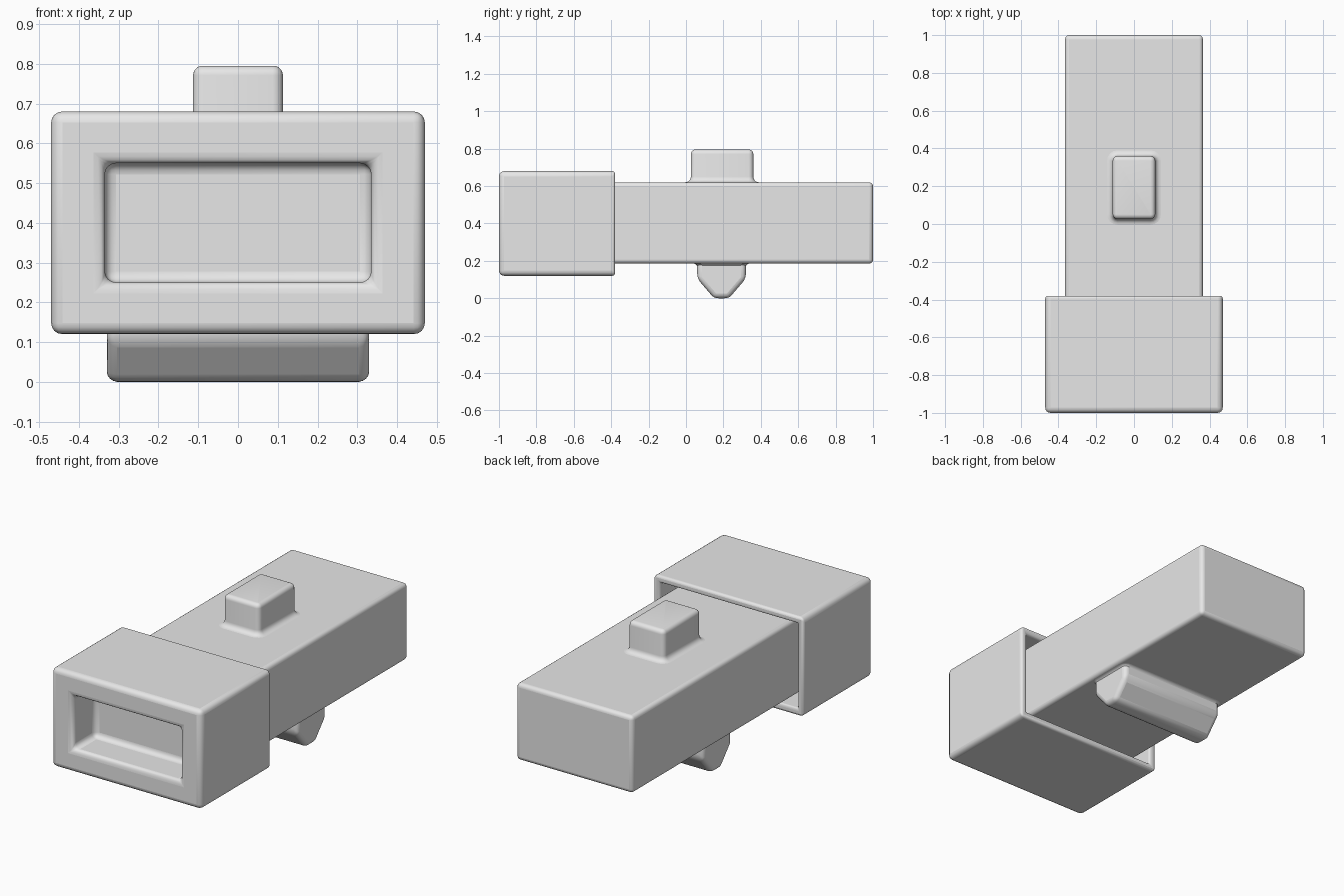
import bpy, bmesh, math

if "Cube" in bpy.data.objects:
    bpy.data.objects.remove(bpy.data.objects["Cube"], do_unlink=True)

grey = bpy.data.materials.new("light_grey")
grey.use_nodes = True
grey.diffuse_color = (0.8, 0.8, 0.8, 1)
grey.node_tree.nodes["Principled BSDF"].inputs["Base Color"].default_value = (0.8, 0.8, 0.8, 1)


def loft(name, rings, bevel=0.0, weight=None):
    """Skin a list of closed rings, cap both ends and round the sharp edges."""
    bm = bmesh.new()
    loops = [[bm.verts.new(p) for p in ring] for ring in rings]
    n = len(loops[0])
    for a, b in zip(loops, loops[1:]):
        for i in range(n):
            j = (i + 1) % n
            bm.faces.new((a[i], a[j], b[j], b[i]))
    bm.faces.new(loops[0])
    bm.faces.new(loops[-1])
    bmesh.ops.recalc_face_normals(bm, faces=bm.faces)
    if bevel:
        layer = bm.edges.layers.float.new("bevel_weight_edge")
        for e in bm.edges:
            if e.calc_face_angle() > 0.4:
                e[layer] = weight(e) if weight else 1.0
    mesh = bpy.data.meshes.new(name)
    bm.to_mesh(mesh)
    bm.free()
    mesh.materials.append(grey)
    obj = bpy.data.objects.new(name, mesh)
    bpy.context.collection.objects.link(obj)
    if bevel:
        mod = obj.modifiers.new("rounding", 'BEVEL')
        mod.limit_method = 'WEIGHT'
        mod.width = bevel
        mod.segments = 4
        mod.use_clamp_overlap = False
    bpy.ops.object.select_all(action='DESELECT')
    bpy.context.view_layer.objects.active = obj
    obj.select_set(True)
    bpy.ops.object.shade_smooth_by_angle(angle=math.radians(35))
    return obj


def upright(hw, z0, z1, y):
    """Rectangle facing along y."""
    return [(-hw, y, z0), (hw, y, z0), (hw, y, z1), (-hw, y, z1)]


def rounded(hx, hy, cy, z, r, steps=4):
    """Flat rounded rectangle at height z."""
    pts = []
    for k, (sx, sy) in enumerate([(1, 1), (-1, 1), (-1, -1), (1, -1)]):
        for s in range(steps + 1):
            a = math.pi / 2 * (k + s / steps)
            pts.append((sx * (hx - r) + r * math.cos(a),
                        cy + sy * (hy - r) + r * math.sin(a), z))
    return pts


def flare(hx, hy, cy, z, direction, r=0.03, steps=5):
    """Rings of a concave fillet leaving a flat surface at height z."""
    rings = []
    for s in range(steps + 1):
        a = math.pi / 2 * s / steps
        grow = r * (1 - math.sin(a))
        rings.append(rounded(hx + grow, hy + grow, cy,
                             z + direction * r * (1 - math.cos(a)), 0.025 + grow))
    return rings


# Head: sleeve with a rear socket and a front recess
loft("head", [upright(0.43, 0.16, 0.64, -0.55), upright(0.43, 0.16, 0.64, -0.38),
              upright(0.47, 0.12, 0.68, -0.38), upright(0.47, 0.12, 0.68, -1.0),
              upright(0.335, 0.25, 0.55, -1.0), upright(0.335, 0.25, 0.55, -0.8)],
     bevel=0.028,
     weight=lambda e: 0.5 if min(v.co.y for v in e.verts) > -0.6 else 1.0)

# Long body, seated in the socket
loft("body", [upright(0.365, 0.185, 0.62, -0.6), upright(0.365, 0.185, 0.62, 1.0)], bevel=0.022)

# Top button with filleted base and rounded crown
button = flare(0.113, 0.167, 0.193, 0.62, 1)
for s in range(6):
    a = math.pi / 2 * s / 5
    cut = 0.024 * (1 - math.cos(a))
    button.append(rounded(0.113 - cut, 0.167 - cut, 0.193,
                          0.771 + 0.024 * math.sin(a), 0.026 - cut))
loft("top_button", [button[0]] + button[1:])

# Bottom catch with chamfered profile
half = [(0.13, 0.21), (0.13, 0.105), (0.04, 0.0)]
profile = half + [(-y, z) for y, z in reversed(half)]
loft("bottom_catch", [[(x, 0.19 + y, z) for y, z in profile] for x in (-0.33, 0.33)], bevel=0.025)
loft("catch_fillet", flare(0.325, 0.127, 0.19, 0.186, -1, r=0.025))
